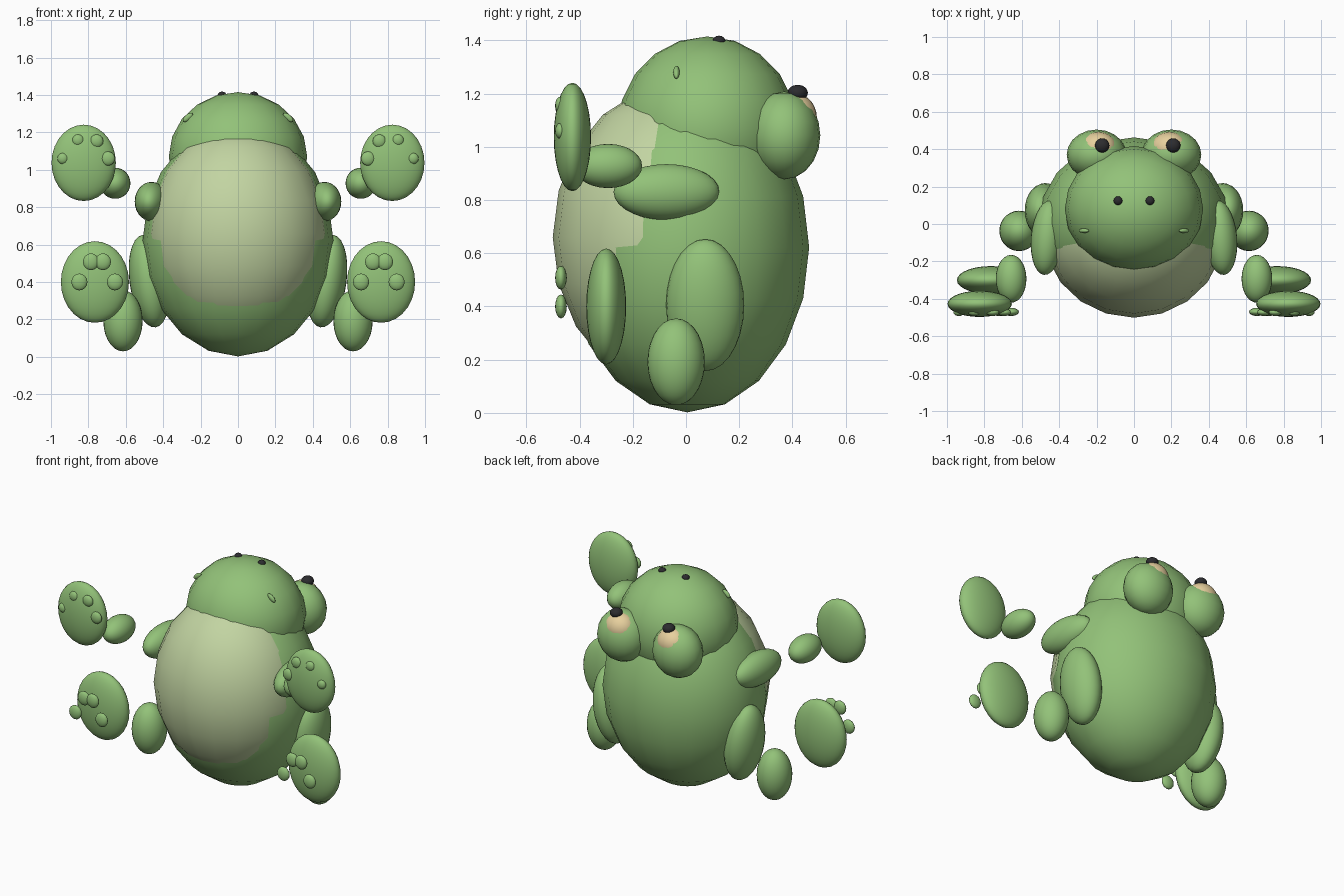
import bpy
from math import radians


def material(name, rgb):
    m = bpy.data.materials.new(name)
    m.diffuse_color = (*rgb, 1)
    return m


GREEN = material("green", (0.29, 0.54, 0.19))
PALE = material("pale_green", (0.54, 0.66, 0.36))
CREAM = material("cream", (0.80, 0.63, 0.34))
DARK = material("dark", (0.025, 0.025, 0.028))


def ball(name, loc, size, mat=GREEN, rot=(0, 0, 0), seg=28):
    """Smooth ellipsoid with the given centre and radii."""
    bpy.ops.mesh.primitive_uv_sphere_add(segments=seg, ring_count=seg // 2, radius=1,
                                         location=loc, rotation=[radians(a) for a in rot])
    ob = bpy.context.object
    ob.name = name
    ob.scale = size
    bpy.ops.object.shade_smooth()
    ob.data.materials.append(mat)
    return ob


def pair(name, loc, size, mat=GREEN, rot=(0, 0, 0), seg=28):
    """Mirrored left and right ellipsoids."""
    for side, s in (("left", 1), ("right", -1)):
        ball(f"{name}_{side}", (s * loc[0], loc[1], loc[2]), size, mat,
             (rot[0], s * rot[1], s * rot[2]), seg)


# Torso, belly and head
ball("body", (0, 0.005, 0.622), (0.51, 0.458, 0.62), seg=20)
ball("belly", (0, -0.043, 0.66), (0.485, 0.458, 0.57), PALE, seg=20)
ball("head", (0, 0.08, 1.07), (0.37, 0.337, 0.345), seg=20)

# Eyes
pair("eye_socket", (0.2, 0.37, 1.043), (0.16, 0.135, 0.165), seg=20)
pair("eyeball", (0.19, 0.405, 1.11), (0.1, 0.087, 0.093), CREAM)
for side, x in (("left", 0.21), ("right", -0.17)):
    ball(f"pupil_{side}", (x, 0.42, 1.203), (0.038, 0.038, 0.03), DARK)

# Nostrils and mouth corners
pair("nostril", (0.085, 0.124, 1.398), (0.024, 0.024, 0.02), DARK, seg=16)
pair("mouth_corner", (0.268, -0.036, 1.28), (0.033, 0.012, 0.016), GREEN, (0, 40, 0), seg=16)

# Arms and hands
pair("upper_arm", (0.463, -0.073, 0.83), (0.088, 0.2, 0.105), rot=(0, 0, 5))
pair("forearm", (0.657, -0.293, 0.928), (0.082, 0.128, 0.083))
pair("hand", (0.825, -0.427, 1.037), (0.172, 0.07, 0.204))

# Legs and feet
pair("thigh", (0.475, 0.072, 0.405), (0.105, 0.147, 0.25), rot=(0, 8, 0))
pair("shin", (0.615, -0.037, 0.192), (0.105, 0.108, 0.163))
pair("foot", (0.765, -0.3, 0.4), (0.182, 0.075, 0.218))

# Finger and toe pads
for i, (x, y, z, r) in enumerate([(0.695, -0.472, 1.06, 0.038), (0.756, -0.472, 1.153, 0.036),
                                  (0.855, -0.472, 1.157, 0.032), (0.936, -0.472, 1.06, 0.03)]):
    pair(f"finger_pad_{i + 1}", (x, y, z), (r, 0.02, r), seg=16)
for i, (x, z) in enumerate([(0.658, 0.4), (0.722, 0.508), (0.786, 0.508), (0.848, 0.4)]):
    pair(f"toe_pad_{i + 1}", (x, -0.47, z), (0.043, 0.022, 0.045), seg=16)
